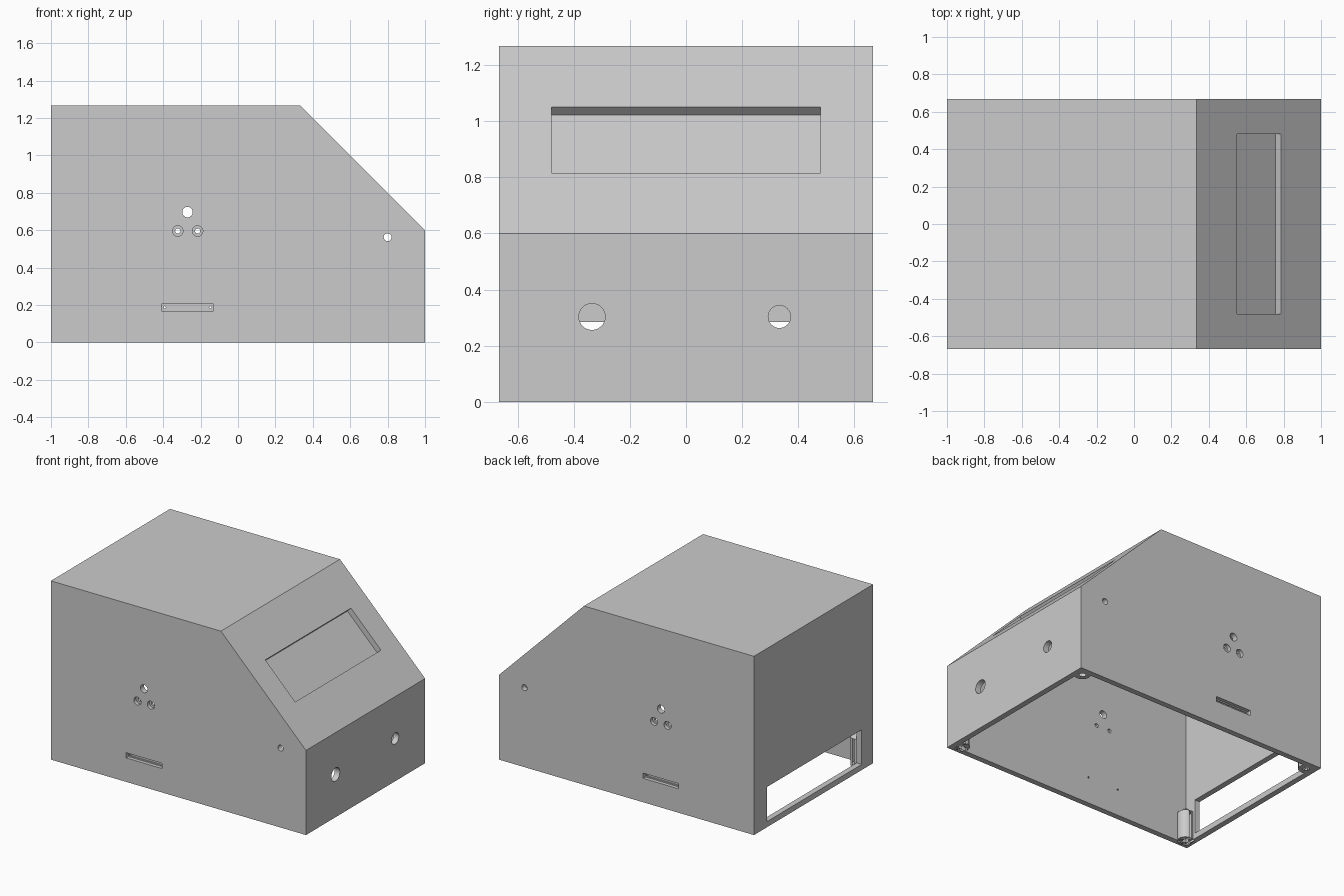
import bpy, bmesh, math
from mathutils import Vector, Matrix

if "Cube" in bpy.data.objects:
    bpy.data.objects.remove(bpy.data.objects["Cube"], do_unlink=True)

grey = bpy.data.materials.new("light_grey")
grey.use_nodes = True
COLOUR = (0.6, 0.6, 0.6, 1)
grey.diffuse_color = COLOUR
grey.node_tree.nodes["Principled BSDF"].inputs["Base Color"].default_value = COLOUR

HALF_Y, WALL = 0.667, 0.04


def finish(name, bm):
    bmesh.ops.recalc_face_normals(bm, faces=bm.faces)
    mesh = bpy.data.meshes.new(name)
    bm.to_mesh(mesh)
    bm.free()
    mesh.materials.append(grey)
    obj = bpy.data.objects.new(name, mesh)
    bpy.context.collection.objects.link(obj)
    return obj


def prism(name, outline, half_y):
    bm = bmesh.new()
    face = bm.faces.new([bm.verts.new((x, -half_y, z)) for x, z in outline])
    ext = bmesh.ops.extrude_face_region(bm, geom=[face])["geom"]
    moved = [v for v in ext if isinstance(v, bmesh.types.BMVert)]
    bmesh.ops.translate(bm, verts=moved, vec=(0, 2 * half_y, 0))
    return finish(name, bm)


def block(name, centre, size, turn=0):
    bm = bmesh.new()
    matrix = (Matrix.Translation(centre) @ Matrix.Rotation(turn, 4, 'Y')
              @ Matrix.Diagonal((*size, 1)))
    bmesh.ops.create_cube(bm, size=1, matrix=matrix)
    return finish(name, bm)


def rod(name, centre, axis, radius, length, sides=32):
    bm = bmesh.new()
    turn = Vector(axis).to_track_quat('Z', 'Y').to_matrix().to_4x4()
    bmesh.ops.create_cone(bm, cap_ends=True, segments=sides, radius1=radius,
                          radius2=radius, depth=length,
                          matrix=Matrix.Translation(centre) @ turn)
    return finish(name, bm)


def combine(target, tool, operation='DIFFERENCE'):
    tool.hide_render = True
    mod = target.modifiers.new("combine", 'BOOLEAN')
    mod.operation, mod.solver, mod.object = operation, 'EXACT', tool
    bpy.context.view_layer.objects.active = target
    bpy.ops.object.modifier_apply(modifier=mod.name)
    bpy.data.objects.remove(tool, do_unlink=True)


# Hollow housing with a sloped front panel and an open underside
housing = prism("housing", [(-1, 0), (1, 0), (1, 0.6), (0.333, 1.267), (-1, 1.267)], HALF_Y)
inset = 1.6 - WALL * math.sqrt(2)
end, top = 1 - WALL, 1.267 - WALL
combine(housing, prism("cavity", [(-end, -0.1), (end, -0.1), (end, inset - end),
                                  (inset - top, top), (-end, top)], HALF_Y - WALL))

# Corner screw posts, each with a top tapering into the corner
for sx in (-1, 1):
    for sy in (-1, 1):
        px, py = sx * (1 - 0.067), sy * (HALF_Y - 0.067)
        bm = bmesh.new()
        bmesh.ops.create_cone(bm, cap_ends=True, segments=32, radius1=0.053, radius2=0.053,
                              depth=0.2, matrix=Matrix.Translation((px, py, 0.1)))
        bm.verts.new((sx * 0.97, sy * (HALF_Y - 0.03), 0.27))
        bmesh.ops.convex_hull(bm, input=bm.verts)
        combine(housing, finish("post", bm), 'UNION')
        combine(housing, rod("post_hole", (px, py, 0), (0, 0, 1), 0.02, 0.3))

# Bosses behind the corners of the display opening
normal = Vector((1, 0, 1)).normalized()
down = Vector((1, 0, -1)).normalized()
centre = Vector((0.6675, 0, 0.9325))
for su in (-1, 1):
    for sy in (-1, 1):
        spot = centre + down * su * 0.188 - normal * 0.06
        spot.y = sy * 0.502
        combine(housing, rod("boss", spot, normal, 0.03, 0.08), 'UNION')

# Display opening, cut square to the slope
combine(housing, block("display_cut", centre, (0.332, 0.96, 0.079), math.radians(45)))

# Wide low opening in the end wall
combine(housing, block("end_cut", (-1, -0.01, 0.1625), (0.2, 1.06, 0.245)))

# Round holes in the short wall below the slope
for y, radius in ((-0.335, 0.047), (0.333, 0.04)):
    combine(housing, rod("cable_hole", (1, y, 0.303), (1, 0, 0), radius, 0.2))

# Matching holes and recesses in both long walls
for sy in (-1, 1):
    face = sy * HALF_Y
    for x, z, radius, depth in ((-0.27, 0.697, 0.028, 0.1), (0.8, 0.563, 0.021, 0.1),
                                (-0.322, 0.596, 0.028, 0.025), (-0.322, 0.596, 0.014, 0.1),
                                (-0.216, 0.596, 0.028, 0.025), (-0.216, 0.596, 0.014, 0.1),
                                (-0.392, 0.188, 0.006, 0.1), (-0.148, 0.188, 0.006, 0.1)):
        combine(housing, rod("side_hole", (x, face, z), (0, 1, 0), radius, depth * 2))
    combine(housing, block("slot", (-0.27, face, 0.188), (0.28, 0.05, 0.037)))
    combine(housing, block("slot_step", (-0.27, face, 0.188), (0.26, 0.064, 0.02)))

# Smooth the round walls while keeping the box edges sharp
bpy.ops.object.select_all(action='DESELECT')
housing.select_set(True)
bpy.context.view_layer.objects.active = housing
bpy.ops.object.shade_smooth_by_angle(angle=math.radians(25))
